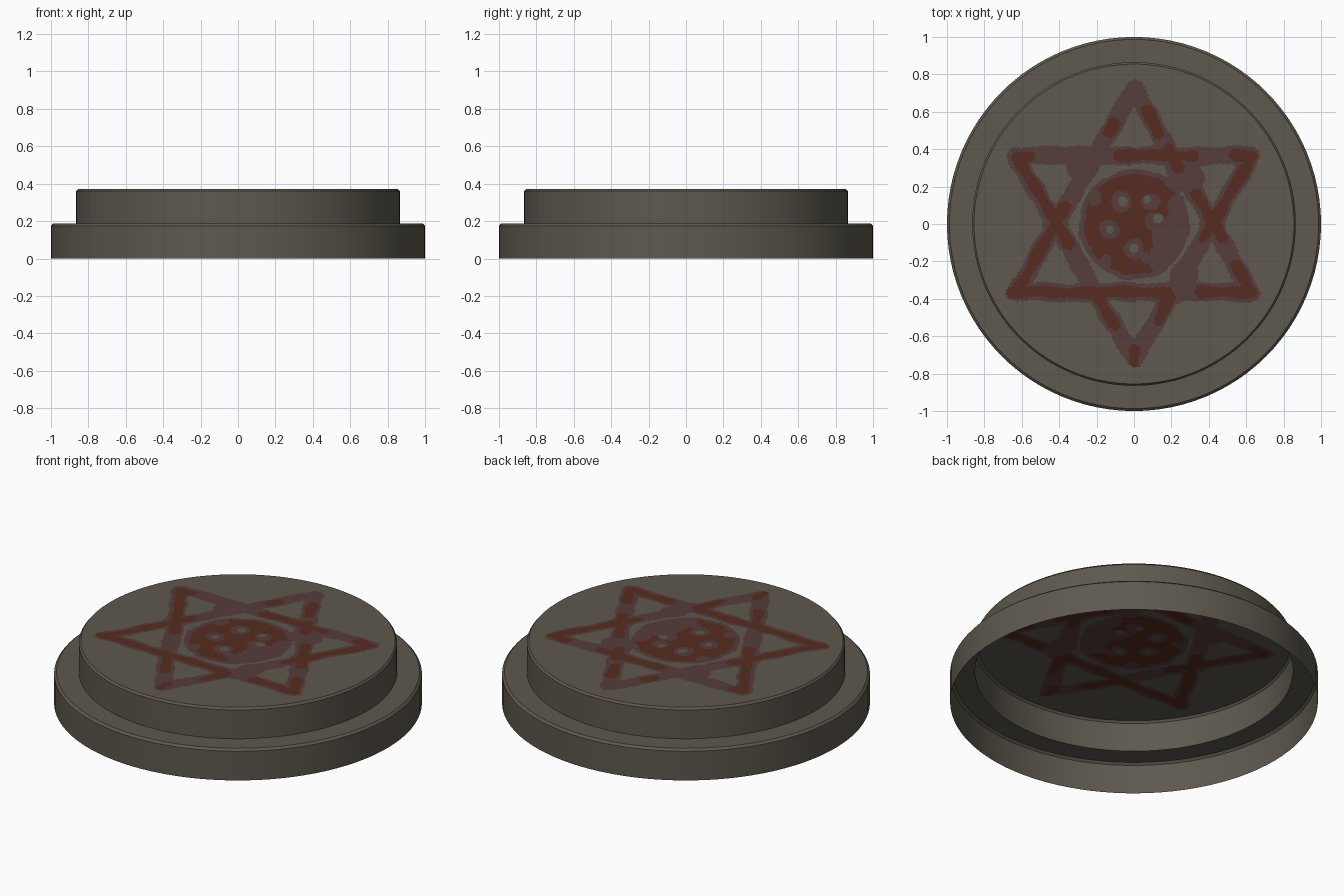
import bpy, bmesh, math
from mathutils import Vector

if "Cube" in bpy.data.objects:
    bpy.data.objects.remove(bpy.data.objects["Cube"])

def material(name, rgb):
    m = bpy.data.materials.new(name)
    m.diffuse_color = (*rgb, 1)
    m.use_nodes = True
    m.node_tree.nodes["Principled BSDF"].inputs["Base Color"].default_value = m.diffuse_color
    return m

STONE = material("grey_stone", (0.112, 0.099, 0.077))
STAIN = material("faded_maroon", (0.094, 0.047, 0.043))
RED = material("dark_red", (0.094, 0.025, 0.015))

def lathe(name, profile, segs, rule=None):
    """Open surface of revolution; rule(x, y) picks the material of a face."""
    bm = bmesh.new()
    rings = []
    for r, z in profile:
        if r == 0:
            rings.append([bm.verts.new((0, 0, z))] * segs)
        else:
            rings.append([bm.verts.new((r * math.cos(2 * math.pi * i / segs),
                                        r * math.sin(2 * math.pi * i / segs), z))
                          for i in range(segs)])
    for a, b in zip(rings, rings[1:]):
        for i in range(segs):
            j = (i + 1) % segs
            quad = [a[i], a[j], b[j], b[i]]
            f = bm.faces.new(list(dict.fromkeys(quad)))
            if rule:
                c = f.calc_center_median()
                f.material_index = rule(c.x, c.y)
    me = bpy.data.meshes.new(name)
    bm.to_mesh(me)
    bm.free()
    for m in (STONE, STAIN, RED):
        me.materials.append(m)
    ob = bpy.data.objects.new(name, me)
    bpy.context.collection.objects.link(ob)
    bpy.ops.object.select_all(action='DESELECT')
    ob.select_set(True)
    bpy.context.view_layer.objects.active = ob
    bpy.ops.object.shade_smooth_by_angle(angle=math.radians(30))
    return ob

# Painted star: bars of two triangles, with patches of stronger red
def triangle(s):
    p = [(0, 0.72 * s), (-0.63, -0.365 * s), (0.63, -0.365 * s)]
    return [(*p[i], *p[(i + 1) % 3]) for i in range(3)]

BARS = triangle(1) + triangle(-1)
RED_STROKES = [
    (-0.62, 0.36, -0.56, 0.36), (-0.08, 0.365, 0.31, 0.365), (0.54, 0.365, 0.64, 0.365),
    (-0.61, 0.34, -0.35, -0.11), (0.62, 0.34, 0.37, -0.08),
    (-0.20, -0.37, -0.10, -0.55), (0.19, -0.39, 0.13, -0.52), (0, -0.68, 0, -0.74),
    (-0.11, 0.54, -0.13, 0.49), (-0.37, 0.09, -0.62, -0.35),
    (0.07, 0.61, 0.13, 0.49), (0.19, 0.40, 0.24, 0.30), (0.33, 0.16, 0.47, -0.07),
    (0.55, -0.22, 0.62, -0.35), (-0.64, -0.365, 0.18, -0.365), (0.36, -0.365, 0.63, -0.365),
]
# Wide stain patches: x, y, radius
STAINS = [(-0.29, 0.31, 0.075), (0.25, 0.31, 0.085), (0.30, 0.24, 0.08),
          (0.27, -0.27, 0.075), (0.22, -0.36, 0.07), (0.42, 0, 0.07), (-0.42, 0, 0.07),
          (0.20, 0.20, 0.06)]
# Gaps in the red of the centre disc and bare spots inside them
FADED = [(0.23, -0.07, 0.13), (0.26, 0.08, 0.08), (0.17, -0.19, 0.09), (-0.21, 0.14, 0.045),
         (-0.15, -0.2, 0.035), (-0.07, 0.12, 0.055), (0.09, 0.12, 0.05), (0.11, 0.01, 0.05),
         (-0.13, -0.03, 0.05), (0, -0.13, 0.055), (0.06, -0.18, 0.03)]
BARE = [(-0.06, 0.12, 0.026), (0.07, 0.13, 0.02), (0.13, 0.03, 0.026),
        (-0.13, -0.03, 0.022), (0.0, -0.13, 0.026)]

def seg_dist(x, y, s):
    a, d, p = Vector(s[:2]), Vector((s[2] - s[0], s[3] - s[1])), Vector((x, y))
    t = max(0, min(1, (p - a).dot(d) / d.length_squared))
    return (p - a - d * t).length

def in_blobs(x, y, blobs):
    return any(math.hypot(x - bx, y - by) < r for bx, by, r in blobs)

def paint(x, y):
    r = math.hypot(x, y)
    if r > 0.80:
        return 0
    w = 0.004 * (math.sin(31 * x + 9 * y) + math.sin(37 * y - 13 * x))
    if r < 0.295 + w:                       # centre disc
        if in_blobs(x, y, BARE):
            return 0
        if r < 0.04:
            return 2
        return 1 if r > 0.27 + w or in_blobs(x + w, y - w, FADED) else 2
    if min(seg_dist(x, y, s) for s in RED_STROKES) < 0.030 + w:
        return 2
    # hollow corners fill in towards the six tips
    if min(seg_dist(x, y, s) for s in BARS) < 0.049 + w or in_blobs(x, y, STAINS):
        return 1
    return 0

# Stepped wall, open underneath
lathe("stepped_base", [(1.0, 0), (1.0, 0.175), (0.987, 0.187), (0.865, 0.187),
                       (0.865, 0.36), (0.855, 0.372)], 96)

# Top plate with the painted star
N = 96
lathe("painted_top", [(0.855 * (N - i) / N, 0.372) for i in range(N + 1)], 384, paint)
